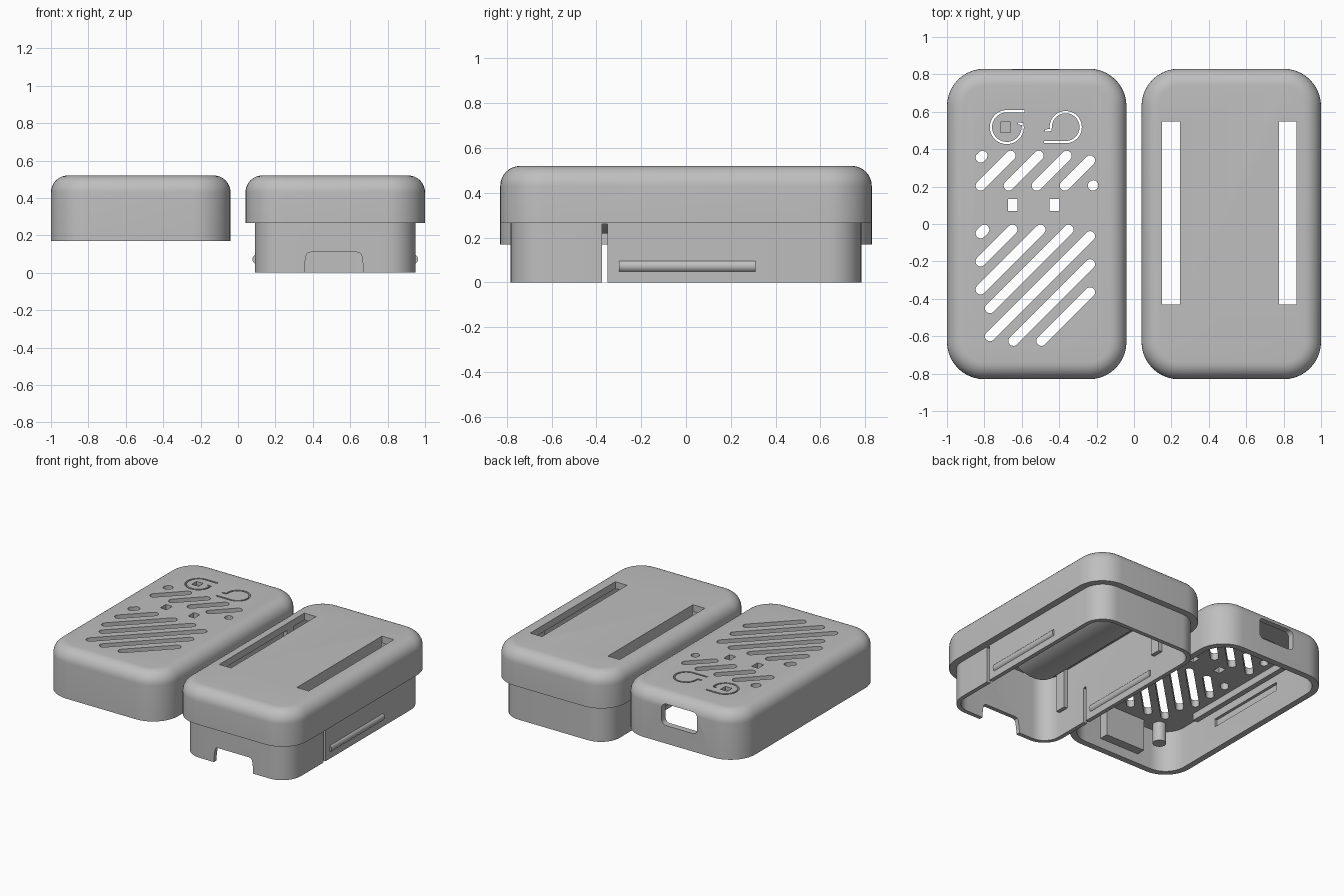
import bpy, bmesh
from math import sin, cos, pi, radians
from mathutils import Vector

cube = bpy.data.objects.get("Cube")
if cube:
    bpy.data.objects.remove(cube, do_unlink=True)

grey = bpy.data.materials.new("grey plastic")
grey.use_nodes = True
COLOUR = (0.52, 0.52, 0.52, 1)
grey.diffuse_color = COLOUR
grey.node_tree.nodes["Principled BSDF"].inputs["Base Color"].default_value = COLOUR

LID_X, BASE_X, TOP, ROOF = -0.52, 0.52, 0.52, 0.47


def finish(name, bm):
    bmesh.ops.recalc_face_normals(bm, faces=bm.faces)
    mesh = bpy.data.meshes.new(name)
    bm.to_mesh(mesh)
    bm.free()
    mesh.materials.append(grey)
    obj = bpy.data.objects.new(name, mesh)
    bpy.context.collection.objects.link(obj)
    return obj


def activate(obj):
    bpy.ops.object.select_all(action='DESELECT')
    obj.select_set(True)
    bpy.context.view_layer.objects.active = obj


def smooth(obj):
    activate(obj)
    bpy.ops.object.shade_smooth_by_angle(angle=radians(30))


def rounded(hx, hy, r, n=10):
    """Outline of a rounded rectangle centred on the origin."""
    pts = []
    for k, (sx, sy) in enumerate([(1, 1), (-1, 1), (-1, -1), (1, -1)]):
        for i in range(n + 1):
            a = (k + i / n) * pi / 2
            pts.append((sx * (hx - r) + r * cos(a), sy * (hy - r) + r * sin(a)))
    return pts


def loft(name, cx, rings):
    """Skin through rounded rectangles (hx, hy, r, z), capped at both ends."""
    bm = bmesh.new()
    loops = [[bm.verts.new((cx + x, y, z)) for x, y in rounded(hx, hy, r)]
             for hx, hy, r, z in rings]
    for a, b in zip(loops, loops[1:]):
        for i in range(len(a)):
            j = (i + 1) % len(a)
            bm.faces.new((a[i], a[j], b[j], b[i]))
    bm.faces.new(loops[0])
    bm.faces.new(loops[-1])
    return finish(name, bm)


def prism(bm, pts, lo, hi, axis='z'):
    """Extrude an outline along z, or an xz outline along y."""
    def place(u, v, w):
        return (u, v, w) if axis == 'z' else (u, w, v)
    a = [bm.verts.new(place(u, v, lo)) for u, v in pts]
    b = [bm.verts.new(place(u, v, hi)) for u, v in pts]
    bm.faces.new(a)
    bm.faces.new(b)
    for i in range(len(a)):
        j = (i + 1) % len(a)
        bm.faces.new((a[i], a[j], b[j], b[i]))


def rect(x0, x1, y0, y1):
    return [(x0, y0), (x1, y0), (x1, y1), (x0, y1)]


def arc(cx, cy, r, start, end, n):
    return [(cx + r * cos(radians(start + (end - start) * i / n)),
             cy + r * sin(radians(start + (end - start) * i / n))) for i in range(n + 1)]


def ribbon(path, width):
    """Outline of a thin line following a path."""
    p = [Vector(q) for q in path]
    left, right = [], []
    for i, q in enumerate(p):
        t = (p[min(i + 1, len(p) - 1)] - p[max(i - 1, 0)]).normalized()
        n = Vector((-t.y, t.x)) * width / 2
        left.append(tuple(q + n))
        right.append(tuple(q - n))
    return left + right[::-1]


def cut(obj, bm):
    cutter = finish("cutter", bm)
    cutter.hide_render = True
    mod = obj.modifiers.new("cut", 'BOOLEAN')
    mod.operation, mod.solver, mod.object = 'DIFFERENCE', 'EXACT', cutter
    activate(obj)
    bpy.ops.object.modifier_apply(modifier=mod.name)
    bpy.data.objects.remove(cutter, do_unlink=True)


def solid(name, outlines, lo, hi, axis='z'):
    bm = bmesh.new()
    for pts in outlines:
        prism(bm, pts, lo, hi, axis)
    obj = finish(name, bm)
    smooth(obj)
    return obj


def crown(hx, hy, r, fillet, n=8):
    """Rings of the rounded upper edge."""
    rings = []
    for i in range(n + 1):
        a = i / n * pi / 2
        d = fillet * (1 - cos(a))
        rings.append((hx - d, hy - d, r - d, TOP - fillet + fillet * sin(a)))
    return rings


# Hollow shells
upper = crown(0.48, 0.83, 0.2, 0.09)
lid = loft("lid_shell", LID_X, [(0.435, 0.785, 0.155, ROOF), (0.435, 0.785, 0.155, 0.17),
                                (0.48, 0.83, 0.2, 0.17)] + upper)
base = loft("base_shell", BASE_X, [(0.4, 0.753, 0.12, ROOF), (0.4, 0.753, 0.12, 0),
                                   (0.43, 0.783, 0.15, 0), (0.43, 0.783, 0.15, 0.265),
                                   (0.48, 0.83, 0.2, 0.265)] + upper)

# Diagonal vents, clipped to two fields
bm = bmesh.new()
R = 0.027


def vents(first, count, y0, y1):
    for i in range(count):
        c = first + 0.15 * i
        x0 = -0.77 if -0.4 < c else -0.82
        a = max(x0, y0 + c)
        b = max(min(-0.235, y1 + c), a + 0.002)
        prism(bm, arc(a, a - c, R, 135, 315, 8) + arc(b, b - c, R, -45, 135, 8), 0.4, 0.6)


vents(-1.175, 6, 0.205, 0.365)
vents(-0.77, 7, -0.625, -0.03)

# Indicator windows
for x in (-0.648, -0.425):
    prism(bm, rect(x - 0.026, x + 0.026, 0.07, 0.135), 0.4, 0.6)

# Slits that free the two flexing buttons
prism(bm, ribbon([(-0.585, 0.603)] + arc(-0.68, 0.518, 0.085, 90, 360, 36)
                 + [(-0.595, 0.535), (-0.62, 0.537)], 0.012), 0.4, 0.6)
prism(bm, ribbon([(-0.48, 0.438)] + arc(-0.365, 0.518, 0.08, 270, 540, 36)[:1]
                 + arc(-0.365, 0.518, 0.08, -90, 180, 36)[1:]
                 + [(-0.445, 0.502), (-0.475, 0.5)], 0.012), 0.4, 0.6)

# Square pocket in the left button
prism(bm, rect(-0.715, -0.66, 0.49, 0.545), 0.495, 0.6)
cut(lid, bm)

# Cable port in the rear wall and snap grooves inside the lid
bm = bmesh.new()
prism(bm, [(x - 0.528, z + 0.378) for x, z in rounded(0.143, 0.077, 0.035, 6)], 0.7, 0.9, 'y')
for s in (-1, 1):
    prism(bm, rect(LID_X + s * 0.435 - 0.02, LID_X + s * 0.435 + 0.02, -0.31, 0.32), 0.335, 0.395)
cut(lid, bm)
smooth(lid)

# Strap slots, flex slits and front notch of the base
bm = bmesh.new()
for x0, x1 in ((0.15, 0.245), (0.775, 0.87)):
    prism(bm, rect(x0, x1, -0.43, 0.547), 0.4, 0.6)
for s in (-1, 1):
    x = BASE_X + s * 0.415
    prism(bm, rect(x - 0.03, x + 0.03, -0.375, -0.35), -0.05, 0.26)
prism(bm, [(0.353, -0.05), (0.355, 0.03), (0.363, 0.09), (0.372, 0.105), (0.39, 0.11),
           (0.635, 0.11), (0.653, 0.105), (0.662, 0.09), (0.67, 0.03), (0.672, -0.05)],
      -0.9, -0.7, 'y')
cut(base, bm)
smooth(base)

# Parts inside and on the base
solid("strap_bridge", [arc(0.51, 0.48, 0.262, 180, 360, 32)], -0.43, 0.547, 'y')
solid("snap_ridges", [arc(BASE_X + s * 0.415, 0.072, 0.028, 0, 345, 23) for s in (-1, 1)],
      -0.3, 0.31, 'y')
for name, y in (("front_rib", -0.58), ("rear_rib", 0.39)):
    outlines = []
    for s in (-1, 1):
        x0, x1 = sorted((BASE_X + s * 0.41, BASE_X + s * 0.372))
        outlines.append(rect(x0, x1, y - 0.04, y + 0.04))
    solid(name + "s", outlines, 0.18, 0.49)

# Parts inside the lid
solid("notch_tab", [rect(-0.69, -0.37, -0.8, -0.72)], 0.24, 0.49)
solid("board_pegs", [arc(LID_X + s * 0.29, -0.705, 0.045, 0, 345, 23) for s in (-1, 1)], 0.33, 0.49)
solid("board_rails", [rect(LID_X + s * 0.385 - 0.02, LID_X + s * 0.385 + 0.02, -0.45, 0.45)
                      for s in (-1, 1)], 0.42, 0.49)
